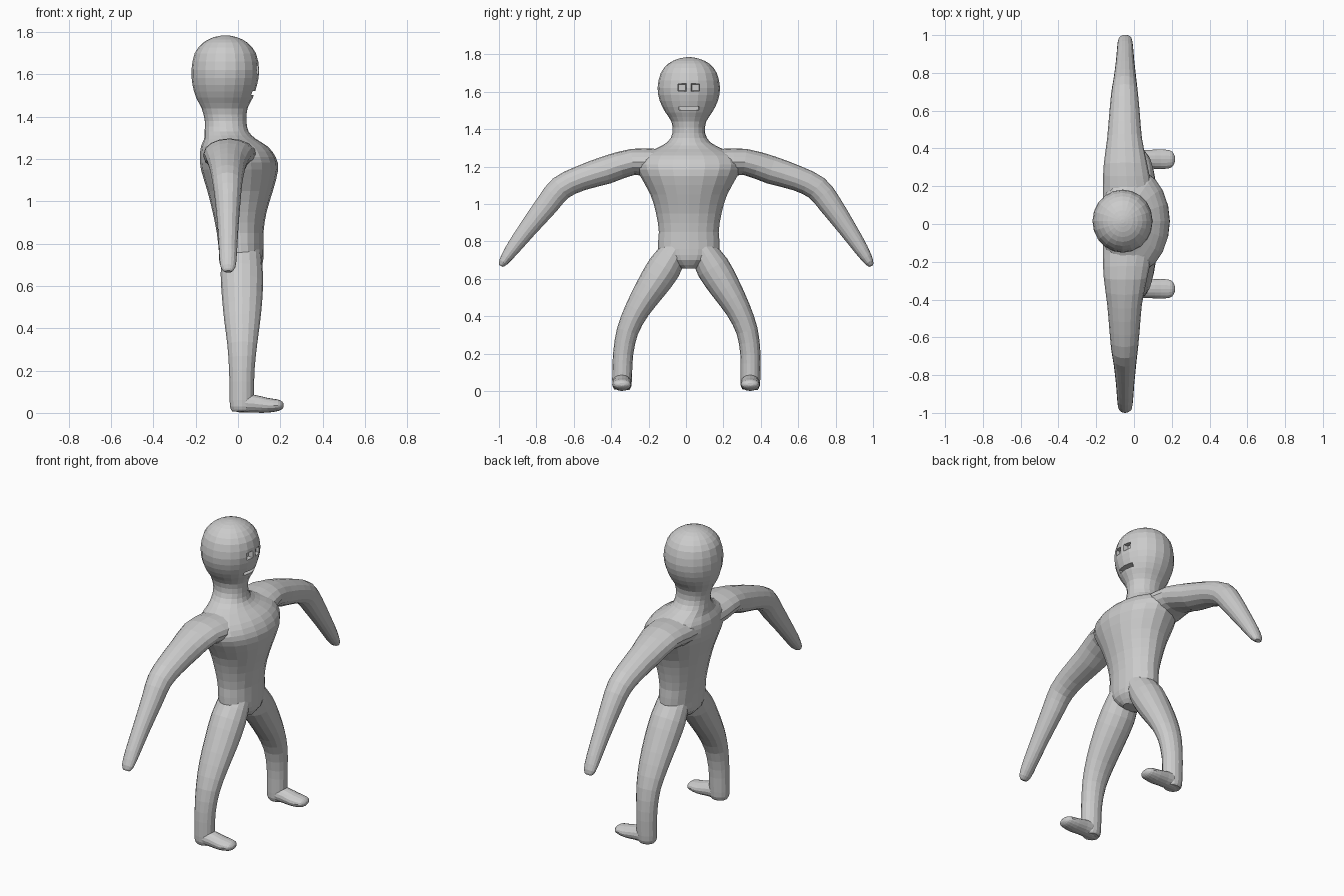
import bpy, bmesh, math
from mathutils import Vector

if "Cube" in bpy.data.objects:
    bpy.data.objects.remove(bpy.data.objects["Cube"])

grey = bpy.data.materials.new("light_grey")
grey.diffuse_color = (0.6, 0.6, 0.6, 1)
grey.use_nodes = True
grey.node_tree.nodes["Principled BSDF"].inputs["Base Color"].default_value = grey.diffuse_color


def make_object(name, bm):
    bmesh.ops.recalc_face_normals(bm, faces=bm.faces)
    mesh = bpy.data.meshes.new(name)
    bm.to_mesh(mesh)
    bm.free()
    mesh.materials.append(grey)
    obj = bpy.data.objects.new(name, mesh)
    bpy.context.collection.objects.link(obj)
    return obj


def smooth_stations(rows, steps):
    """Catmull-Rom interpolation of station rows."""
    out = []
    for i in range(len(rows) - 1):
        p = [rows[max(i - 1, 0)], rows[i], rows[i + 1], rows[min(i + 2, len(rows) - 1)]]
        for k in range(steps):
            t = k / steps
            out.append([0.5 * (2 * b + (c - a) * t + (2 * a - 5 * b + 4 * c - d) * t * t
                               + (3 * b - a - 3 * c + d) * t ** 3) for a, b, c, d in zip(*p)])
    return out + [list(rows[-1])]


def loft(name, rows, u, v=None, sides=16, steps=2):
    """Elliptical tube; rows are (x, y, z, radius along u, radius along v)."""
    rows = smooth_stations(rows, steps)
    centres = [Vector(r[:3]) for r in rows]
    u = Vector(u)
    bm = bmesh.new()
    rings = []
    for i, r in enumerate(rows):
        if v:
            w = Vector(v)
        else:
            tangent = centres[min(i + 1, len(rows) - 1)] - centres[max(i - 1, 0)]
            w = u.cross(tangent).normalized()
        rings.append([bm.verts.new(centres[i] + u * r[3] * math.cos(a) + w * r[4] * math.sin(a))
                      for a in (math.tau * k / sides for k in range(sides))])
    for a, b in zip(rings, rings[1:]):
        for k in range(sides):
            n = (k + 1) % sides
            bm.faces.new((a[k], a[n], b[n], b[k]))
    bm.faces.new(rings[0])
    bm.faces.new(rings[-1])
    return make_object(name, bm)


def combine(target, other, operation):
    mod = target.modifiers.new("combine", 'BOOLEAN')
    mod.operation, mod.object, mod.solver = operation, other, 'EXACT'
    bpy.context.view_layer.objects.active = target
    bpy.ops.object.modifier_apply(modifier=mod.name)
    bpy.data.objects.remove(other)


# Torso, neck and head: (z, back x, front x, half width)
MID = 0.015
profile = [
    (0.655, -0.04, 0.08, 0.04), (0.70, -0.085, 0.115, 0.13), (0.76, -0.09, 0.12, 0.165),
    (0.85, -0.10, 0.12, 0.160), (0.95, -0.12, 0.135, 0.175), (1.05, -0.145, 0.165, 0.205),
    (1.15, -0.175, 0.19, 0.26), (1.21, -0.18, 0.178, 0.28), (1.26, -0.175, 0.14, 0.25),
    (1.295, -0.16, 0.085, 0.18), (1.33, -0.158, 0.05, 0.115), (1.38, -0.157, 0.04, 0.087),
    (1.44, -0.172, 0.045, 0.093), (1.49, -0.198, 0.07, 0.125), (1.55, -0.215, 0.09, 0.155),
    (1.62, -0.22, 0.10, 0.167), (1.70, -0.205, 0.085, 0.15), (1.75, -0.165, 0.045, 0.11),
    (1.776, -0.115, -0.005, 0.058), (1.785, -0.07, -0.05, 0.01)]
body = loft("body", [((a + b) / 2, MID, z, (b - a) / 2, w) for z, a, b, w in profile],
            (1, 0, 0), (0, 1, 0), sides=20)

# Arms and shoulders as one span from hand to hand: (x, y, z, depth, thickness)
arm = [(-0.035, 0.18, 1.218, 0.13, 0.077), (-0.045, 0.3, 1.225, 0.115, 0.07),
       (-0.05, 0.44, 1.182, 0.092, 0.075), (-0.05, 0.58, 1.137, 0.08, 0.067),
       (-0.05, 0.685, 1.085, 0.07, 0.066), (-0.048, 0.755, 1.0, 0.06, 0.062),
       (-0.047, 0.86, 0.86, 0.048, 0.048), (-0.047, 0.935, 0.755, 0.042, 0.037),
       (-0.047, 0.978, 0.69, 0.035, 0.024), (-0.047, 0.99, 0.668, 0.018, 0.01)]


def arm_side(s):
    return [(x, s * y + MID * min(1, (1 - y) * 4), z, a, b) for x, y, z, a, b in arm]


arms = loft("arms", arm_side(-1)[::-1] + [(-0.02, MID, 1.212, 0.145, 0.08)] + arm_side(1),
            (1, 0, 0))
combine(body, arms, 'UNION')

# Legs and feet
leg = [(0.018, 0.07, 0.76, 0.09, 0.07), (0.018, 0.13, 0.66, 0.1, 0.09),
       (0.02, 0.2, 0.55, 0.096, 0.082), (0.02, 0.27, 0.435, 0.085, 0.067),
       (0.02, 0.32, 0.32, 0.07, 0.058), (0.018, 0.34, 0.2, 0.06, 0.054),
       (0.018, 0.343, 0.1, 0.058, 0.053), (0.018, 0.343, 0.03, 0.056, 0.051),
       (0.018, 0.343, 0.007, 0.045, 0.04)]
foot = [(-0.025, 0.04, 0.025, 0.03), (0.01, 0.047, 0.047, 0.045), (0.08, 0.043, 0.049, 0.042),
        (0.14, 0.036, 0.052, 0.035), (0.19, 0.036, 0.047, 0.027), (0.208, 0.036, 0.033, 0.018),
        (0.216, 0.036, 0.015, 0.008)]
for s in (-1, 1):
    limb = loft("leg", [(x, s * y + MID * min(1, z / 0.7), z, a, b) for x, y, z, a, b in leg],
                (1, 0, 0))
    sole = loft("foot", [(x, s * 0.343, max(z, b), a, b) for x, z, a, b in foot],
                (0, 1, 0), (0, 0, 1))
    combine(limb, sole, 'UNION')
    combine(body, limb, 'UNION')


# Eye sockets and mouth: tapered recesses cut into the face
def recess(y, z, half_y, half_z, x_in, taper):
    bm = bmesh.new()
    bmesh.ops.create_cube(bm, size=2)
    for v in bm.verts:
        k = taper if v.co.x < 0 else 1
        v.co = (x_in if v.co.x < 0 else 0.15, y + v.co.y * half_y * k, z + v.co.z * half_z * k)
    combine(body, make_object("cutter", bm), 'DIFFERENCE')


for s in (-1, 1):
    recess(MID + s * 0.036, 1.623, 0.032, 0.028, 0.07, 0.6)
recess(MID, 1.512, 0.058, 0.011, 0.04, 0.9)
